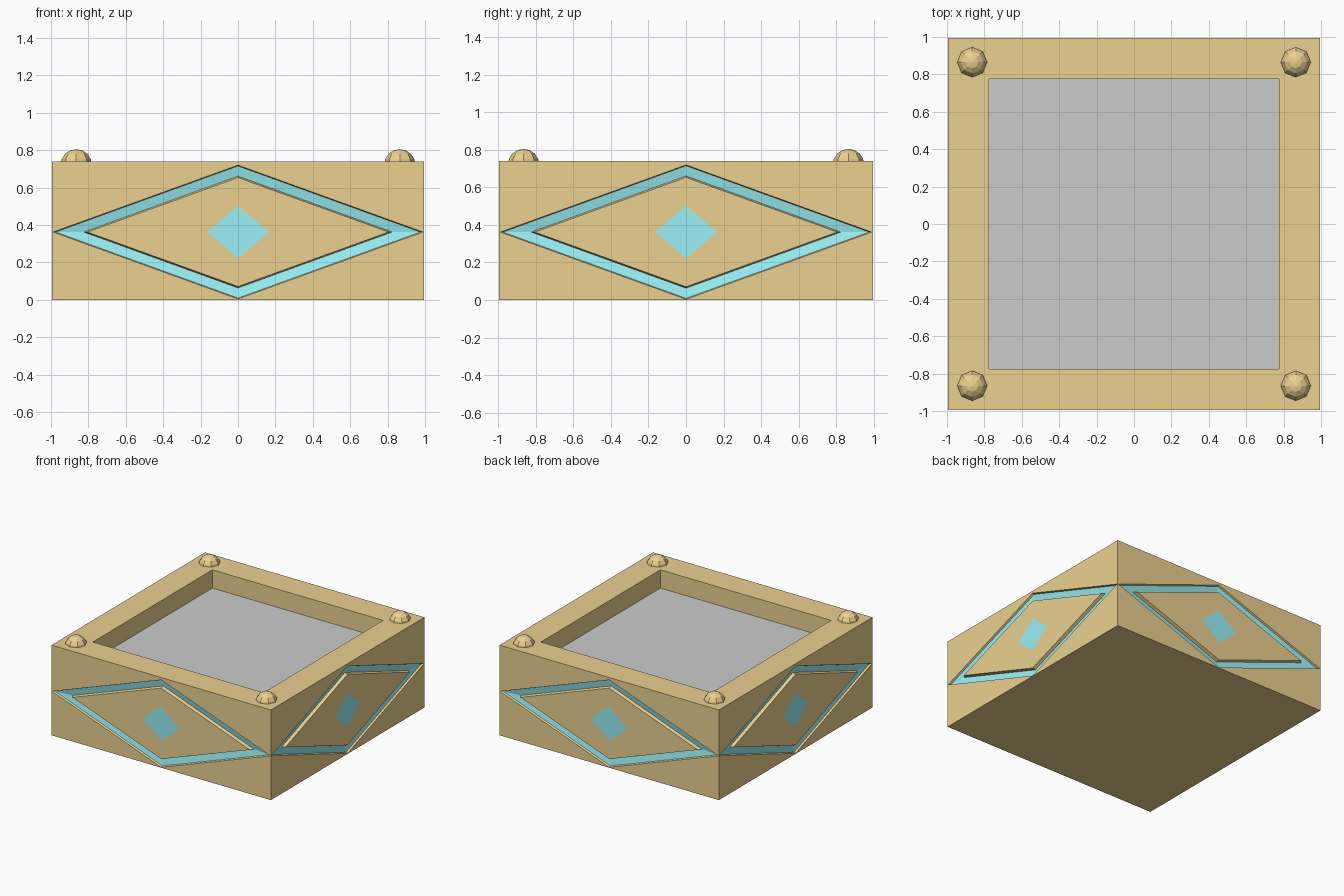
import bpy, bmesh, math
from mathutils import Matrix, Vector

if "Cube" in bpy.data.objects:
    bpy.data.objects.remove(bpy.data.objects["Cube"])

H, R, IN, FLOOR = 0.74, 0.995, 0.775, 0.59   # height, half width, opening half width, floor level
ZC = 0.362                                   # height of the diamond centres


def material(name, rgb):
    m = bpy.data.materials.new(name)
    m.diffuse_color = (*rgb, 1)
    m.use_nodes = True
    m.node_tree.nodes["Principled BSDF"].inputs["Base Color"].default_value = m.diffuse_color
    return m


gold = material("gold", (0.83, 0.64, 0.28))
teal = material("teal", (0.32, 0.87, 0.92))


def make_object(name, bm, mats=()):
    bmesh.ops.remove_doubles(bm, verts=bm.verts, dist=0.0005)
    me = bpy.data.meshes.new(name)
    bm.to_mesh(me)
    bm.free()
    for m in mats:
        me.materials.append(m)
    ob = bpy.data.objects.new(name, me)
    bpy.context.collection.objects.link(ob)
    return ob


def add_side(bm, rot):
    """One wall face with a sunken diamond band and a central inlay."""
    def ring(pts, depth):
        return [bm.verts.new(rot @ Vector((u, -R + depth, z))) for u, z in pts]

    def diamond(w, h, depth):
        return ring([(-w, ZC), (0, ZC - h), (w, ZC), (0, ZC + h)], depth)

    def bridge(a, b, mat):
        for i in range(4):
            j = (i + 1) % 4
            bm.faces.new((a[i], a[j], b[j], b[i])).material_index = mat

    corners = ring([(-R, 0), (R, 0), (R, H), (-R, H)], 0)
    mids = ring([(-R, ZC), (0, 0), (R, ZC), (0, H)], 0)
    outer = diamond(0.99, 0.358, 0)
    for i in range(4):
        j = (i + 1) % 4
        bm.faces.new((mids[i], corners[i], mids[j], outer[j], outer[i]))
    groove_out = diamond(0.975, 0.353, 0.015)
    groove_in = diamond(0.825, 0.299, 0.025)
    panel = diamond(0.805, 0.291, 0)
    inlay = diamond(0.165, 0.14, 0)
    bridge(outer, groove_out, 0)
    bridge(groove_out, groove_in, 1)
    bridge(groove_in, panel, 0)
    bridge(panel, inlay, 0)
    bm.faces.new(inlay).material_index = 1


# box body: four inlaid sides, underside, rim and inner walls
bm = bmesh.new()
bottom = []
for k in range(4):
    rot = Matrix.Rotation(k * math.pi / 2, 3, 'Z')
    add_side(bm, rot)
    # rim strip and inner wall
    P = [bm.verts.new(rot @ Vector(p)) for p in (
        (-R, -R, H), (0, -R, H), (R, -R, H), (IN, -IN, H), (-IN, -IN, H),
        (IN, -IN, FLOOR), (-IN, -IN, FLOOR))]
    bm.faces.new(P[:5])
    bm.faces.new((P[4], P[3], P[5], P[6]))
    bottom += [bm.verts.new(rot @ Vector((-R, -R, 0))), bm.verts.new(rot @ Vector((0, -R, 0)))]
bm.faces.new(bottom[::-1])
make_object("box_body", bm, (gold, teal))

# plain panel inside the rim
bm = bmesh.new()
bm.faces.new([bm.verts.new((x, y, FLOOR)) for x, y in
              ((-IN, -IN), (IN, -IN), (IN, IN), (-IN, IN))])
make_object("inner_panel", bm)

# faceted corner studs, cut off just below the rim
for sx in (-1, 1):
    for sy in (-1, 1):
        bm = bmesh.new()
        bmesh.ops.create_uvsphere(bm, u_segments=8, v_segments=8, radius=0.084,
                                  matrix=Matrix.Translation((sx * 0.865, sy * 0.865, 0.721)))
        bmesh.ops.bisect_plane(bm, geom=bm.verts[:] + bm.edges[:] + bm.faces[:],
                               plane_co=(0, 0, H - 0.01), plane_no=(0, 0, 1), clear_inner=True)
        make_object("corner_stud", bm, (gold,))
